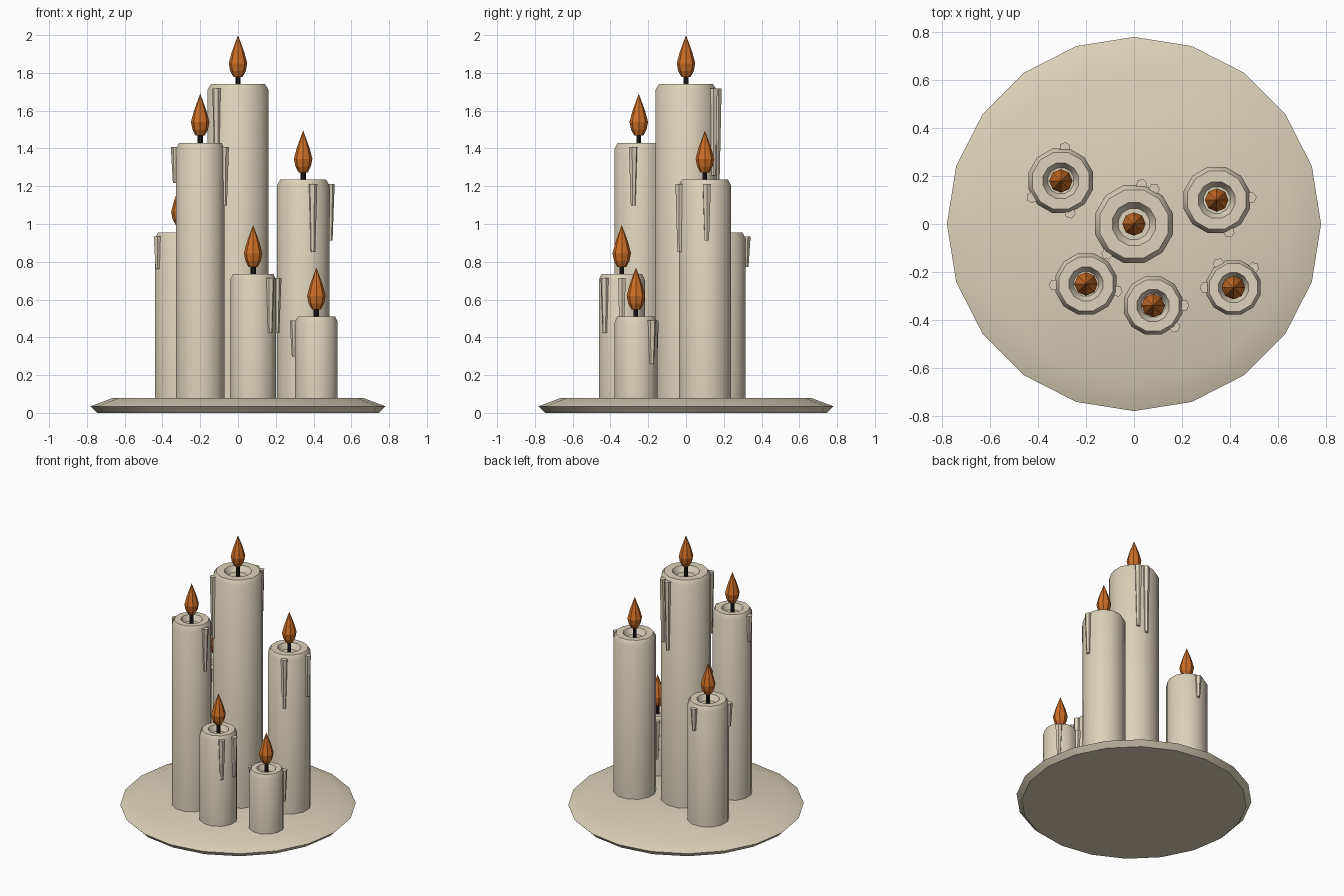
import bpy, bmesh, math

if "Cube" in bpy.data.objects:
    bpy.data.objects.remove(bpy.data.objects["Cube"])


def material(name, color):
    m = bpy.data.materials.new(name)
    m.diffuse_color = (*color, 1)
    m.use_nodes = True
    m.node_tree.nodes["Principled BSDF"].inputs["Base Color"].default_value = m.diffuse_color
    return m


WAX = material("cream wax", (0.72, 0.645, 0.49))
FLAME = material("orange flame", (0.62, 0.16, 0.02))
WICK = material("black wick", (0.01, 0.01, 0.01))


def lathe(name, profile, sides, mat, loc=(0, 0, 0), turn=0.0, smooth=None):
    """Spin a (radius, z) profile into a closed solid; radius 0 makes a tip."""
    bm = bmesh.new()
    rings = []
    for r, z in profile:
        if r == 0:
            rings.append([bm.verts.new((0, 0, z))])
        else:
            angles = [turn + math.tau * i / sides for i in range(sides)]
            rings.append([bm.verts.new((r * math.cos(a), r * math.sin(a), z)) for a in angles])
    for a, b in zip(rings, rings[1:]):
        for i in range(sides):
            j = (i + 1) % sides
            if len(b) == 1:
                bm.faces.new((a[i], a[j], b[0]))
            else:
                bm.faces.new((a[i], a[j], b[j], b[i]))
    for ring in (rings[0], rings[-1]):
        if len(ring) > 1:
            bm.faces.new(ring)
    bmesh.ops.recalc_face_normals(bm, faces=bm.faces[:])
    mesh = bpy.data.meshes.new(name)
    bm.to_mesh(mesh)
    bm.free()
    mesh.materials.append(mat)
    ob = bpy.data.objects.new(name, mesh)
    ob.location = loc
    bpy.context.collection.objects.link(ob)
    if smooth:
        bpy.ops.object.select_all(action='DESELECT')
        ob.select_set(True)
        bpy.context.view_layer.objects.active = ob
        bpy.ops.object.shade_smooth_by_angle(angle=math.radians(smooth))
    return ob


# Plate with a bevelled rim
lathe("plate", [(0.745, 0), (0.78, 0.035), (0.66, 0.08)], 20, WAX, smooth=40)

# Candles: x, y, radius, top height, drips as (angle in degrees, length)
CANDLES = [
    ("tall_center", 0, 0, 0.168, 1.74, [(79, 0.5), (60, 0.46), (228, 0.45)]),
    ("front_left", -0.2, -0.25, 0.132, 1.43, [(182, 0.19), (-13, 0.31)]),
    ("right", 0.345, 0.1, 0.143, 1.235, [(4, 0.3), (-69, 0.36)]),
    ("back_left", -0.305, 0.18, 0.139, 0.955, [(83, 0.16), (210, 0.17), (-74, 0.25)]),
    ("front", 0.08, -0.34, 0.126, 0.735, [(0, 0.29), (-45, 0.29)]),
    ("front_right", 0.415, -0.265, 0.117, 0.51, [(122, 0.28), (45, 0.23), (180, 0.19)]),
]

for name, x, y, r, top, drips in CANDLES:
    # Wax body with a rounded rim and a melted hollow
    body = [(r, 0.06), (r, top - 0.03), (r * 0.88, top), (r * 0.55, top), (r * 0.4, top - 0.04)]
    lathe(name + "_candle", body, 12, WAX, (x, y, 0), math.radians(15), 40)

    # Wick and flame
    lathe(name + "_wick", [(0.014, -0.05), (0.014, 0.06)], 6, WICK, (x, y, top))
    flame = [(0.024, 0.038), (0.041, 0.07), (0.049, 0.11), (0.033, 0.17), (0, 0.26)]
    lathe(name + "_flame", flame, 8, FLAME, (x, y, top))

    # Tapered wax drips down the side
    for k, (deg, length) in enumerate(drips):
        a = math.radians(deg)
        loc = (x + r * math.cos(a), y + r * math.sin(a), top - 0.022)
        lathe(f"{name}_drip_{k + 1}", [(0.013, -length), (0.024, 0)], 6, WAX, loc, a)
